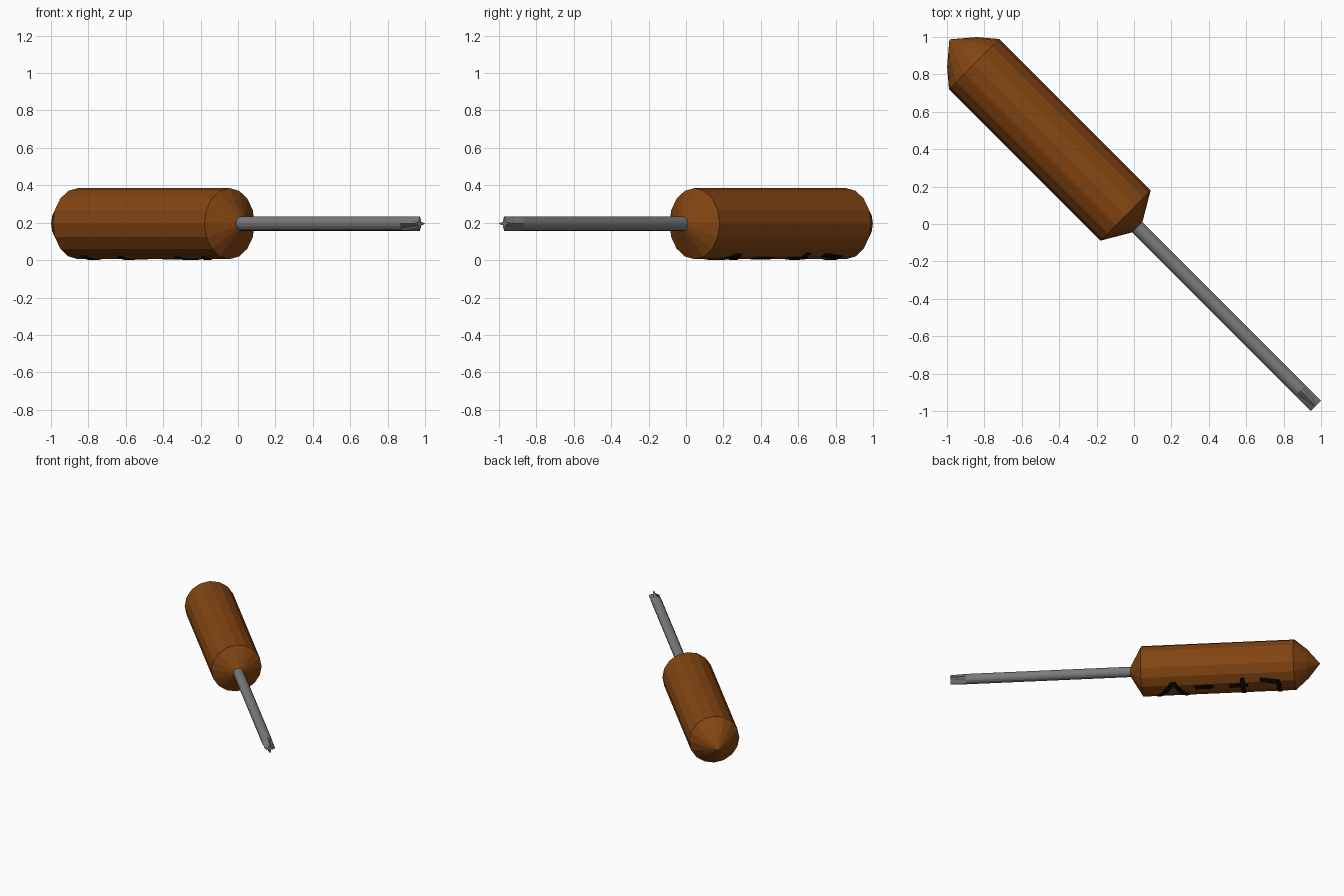
import bpy, bmesh, math

cube = bpy.data.objects.get("Cube")
if cube:
    bpy.data.objects.remove(cube, do_unlink=True)

SIDES = 16
AXIS_HEIGHT = 0.195


def material(name, rgb, roughness=0.6):
    mat = bpy.data.materials.new(name)
    mat.use_nodes = True
    colour = (*rgb, 1)
    mat.diffuse_color = colour
    shader = next(n for n in mat.node_tree.nodes if n.type == 'BSDF_PRINCIPLED')
    shader.inputs["Base Color"].default_value = colour
    shader.inputs["Roughness"].default_value = roughness
    return mat


brown = material("brown handle", (0.23, 0.06, 0.006))
grey = material("grey steel", (0.2, 0.2, 0.2))
black = material("black marks", (0.003, 0.003, 0.003))


def finish(bm, name, mat):
    """Turn a bmesh lying along local x into an object on the diagonal."""
    mesh = bpy.data.meshes.new(name)
    bm.to_mesh(mesh)
    bm.free()
    mesh.materials.append(mat)
    obj = bpy.data.objects.new(name, mesh)
    obj.location.z = AXIS_HEIGHT
    obj.rotation_euler.z = -math.pi / 4
    bpy.context.collection.objects.link(obj)
    return obj


def lathe(name, rings, mat):
    """Loft rings of (position, radius by side index) along local x."""
    bm = bmesh.new()
    loops = []
    for t, radius in rings:
        loop = []
        for i in range(SIDES):
            a = math.tau * i / SIDES
            r = radius(i) if callable(radius) else radius
            loop.append(bm.verts.new((t, r * math.cos(a), r * math.sin(a))))
        loops.append(loop)
    for a, b in zip(loops, loops[1:]):
        for i in range(SIDES):
            j = (i + 1) % SIDES
            bm.faces.new((a[i], a[j], b[j], b[i]))
    bm.faces.new(loops[0])
    bm.faces.new(loops[-1])
    bmesh.ops.remove_doubles(bm, verts=bm.verts, dist=0.0005)
    bmesh.ops.recalc_face_normals(bm, faces=bm.faces)
    return finish(bm, name, mat)


# Faceted handle with a pointed butt and a blunt front cone
lathe("handle", [(-1.395, 0.001), (-1.301, 0.112), (-1.209, 0.19),
                 (-0.064, 0.19), (0.025, 0.038)], brown)


# Shaft whose tip is fluted into a four-pointed cross
def cross(i):
    return (0.039, 0.021, 0.012, 0.021)[i % 4]


lathe("shaft", [(-0.02, 0.039), (1.26, 0.039), (1.375, cross)], grey)


# Plain dark streaks wrapped around the underside of the handle
def streak(name, t0, deg0, t1, deg1, width=0.035, steps=8):
    r = 0.195
    dt, ds = t1 - t0, r * math.radians(deg1 - deg0)
    length = math.hypot(dt, ds)
    nt, na = -ds / length * width / 2, dt / length * width / 2 / r
    bm = bmesh.new()
    rows = []
    for k in range(steps + 1):
        f = k / steps
        t, a = t0 + dt * f, math.radians(deg0 + (deg1 - deg0) * f)
        rows.append([bm.verts.new((t + s * nt, r * math.sin(a + s * na),
                                   -r * math.cos(a + s * na))) for s in (-1, 1)])
    for p, q in zip(rows, rows[1:]):
        face = bm.faces.new((p[0], p[1], q[1], q[0]))
        face.normal_update()
        if face.normal.z > 0:
            face.normal_flip()
    obj = finish(bm, name, black)
    solid = obj.modifiers.new("thickness", 'SOLIDIFY')
    solid.thickness = 0.006
    solid.offset = -1


for n, ends in enumerate([(-0.18, -22, -0.3, 30), (-0.4, -22, -0.3, 30),
                          (-0.46, 14, -0.6, 14), (-0.72, 14, -0.86, 14),
                          (-0.82, -24, -0.82, 34), (-0.95, 28, -1.1, 20),
                          (-1.09, -26, -1.09, 20)]):
    streak(f"grip_streak_{n + 1}", *ends)
